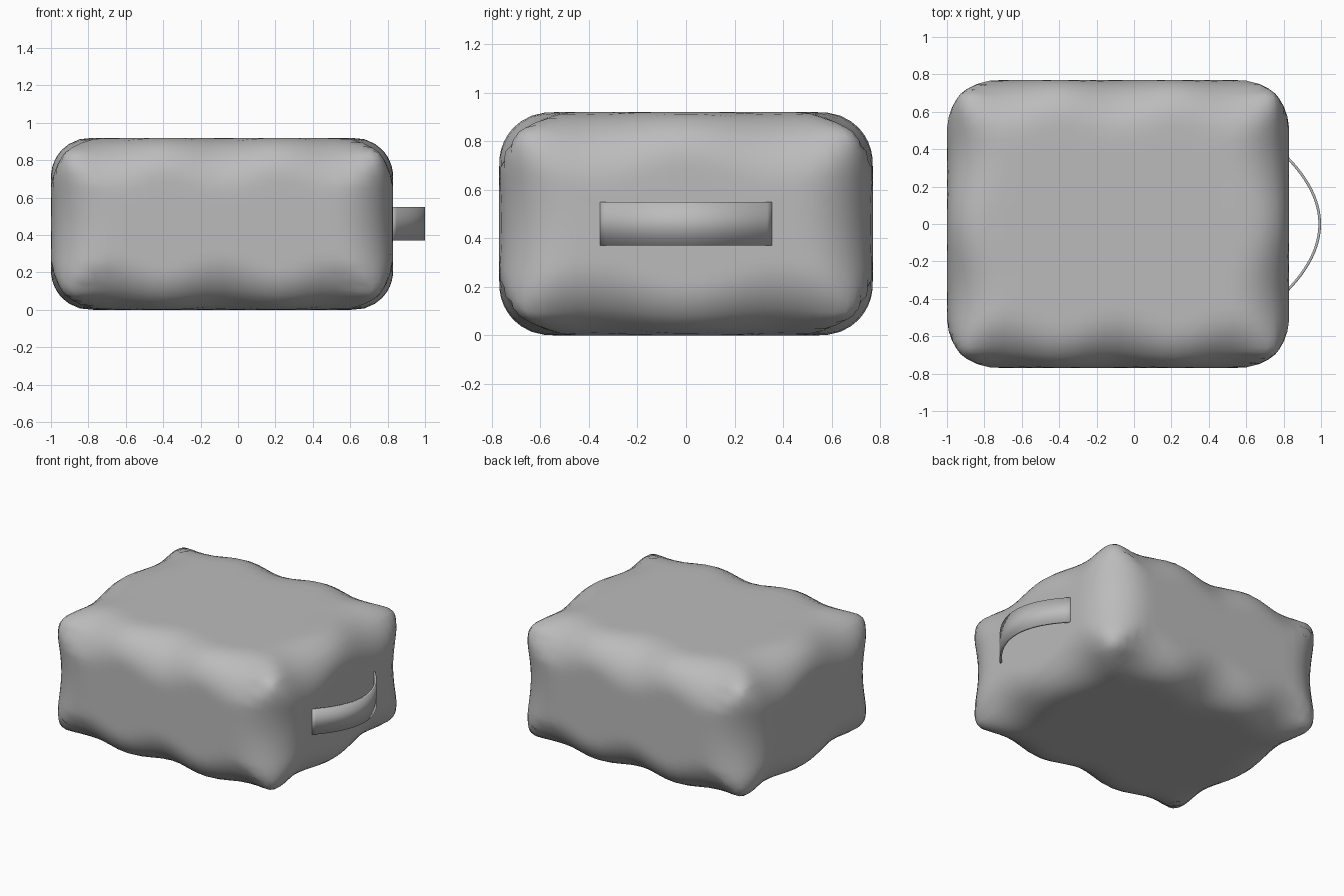
import bpy
import bmesh
import math
from mathutils import Vector

old = bpy.data.objects.get("Cube")
if old:
    bpy.data.objects.remove(old, do_unlink=True)

GREY = (0.5, 0.5, 0.5, 1)
fabric = bpy.data.materials.new("grey fabric")
fabric.use_nodes = True
fabric.diffuse_color = GREY
fabric.node_tree.nodes["Principled BSDF"].inputs["Base Color"].default_value = GREY


def add_object(name, bm):
    mesh = bpy.data.meshes.new(name)
    bmesh.ops.recalc_face_normals(bm, faces=bm.faces)
    for face in bm.faces:
        face.smooth = True
    bm.to_mesh(mesh)
    bm.free()
    mesh.materials.append(fabric)
    obj = bpy.data.objects.new(name, mesh)
    bpy.context.collection.objects.link(obj)
    return obj


# Padded body: a box whose rounded edges are pinched at intervals
HALF = Vector((0.915, 0.77, 0.46))
CENTRE = Vector((-0.085, 0, 0.46))
PINCHES = (3, 2, 1)


def padded(p):
    gaps = [HALF[i] - abs(p[i]) for i in range(3)]
    along = max(range(3), key=lambda i: gaps[i])
    wave = math.cos(math.pi * PINCHES[along] * gaps[along] / HALF[along])
    radius = 0.26 - 0.05 * wave
    core = Vector([max(radius - HALF[i], min(HALF[i] - radius, p[i])) for i in range(3)])
    return core + (p - core).normalized() * radius


bm = bmesh.new()
bmesh.ops.create_cube(bm, size=2)
bmesh.ops.subdivide_edges(bm, edges=bm.edges, cuts=23, use_grid_fill=True)
for v in bm.verts:
    v.co = padded(Vector([v.co[i] * HALF[i] for i in range(3)])) + CENTRE
add_object("padded_body", bm)

# Carry strap: a thin band bowed out from the side
bm = bmesh.new()
STEPS = 24
rows = []
for i in range(STEPS + 1):
    t = 2 * i / STEPS - 1
    x = 0.82 + 0.18 * (1 - t * t)
    rows.append([bm.verts.new((x, 0.365 * t, z)) for z in (0.37, 0.55)])
for a, b in zip(rows, rows[1:]):
    bm.faces.new((a[0], b[0], b[1], a[1]))
strap = add_object("carry_strap", bm)
solid = strap.modifiers.new("thickness", "SOLIDIFY")
solid.thickness = 0.014
solid.offset = -1 if strap.data.polygons[0].normal.x > 0 else 1

# Smooth cloth with crisp strap borders
bpy.ops.object.select_all(action="DESELECT")
strap.select_set(True)
bpy.context.view_layer.objects.active = strap
bpy.ops.object.shade_smooth_by_angle(angle=math.radians(40))
